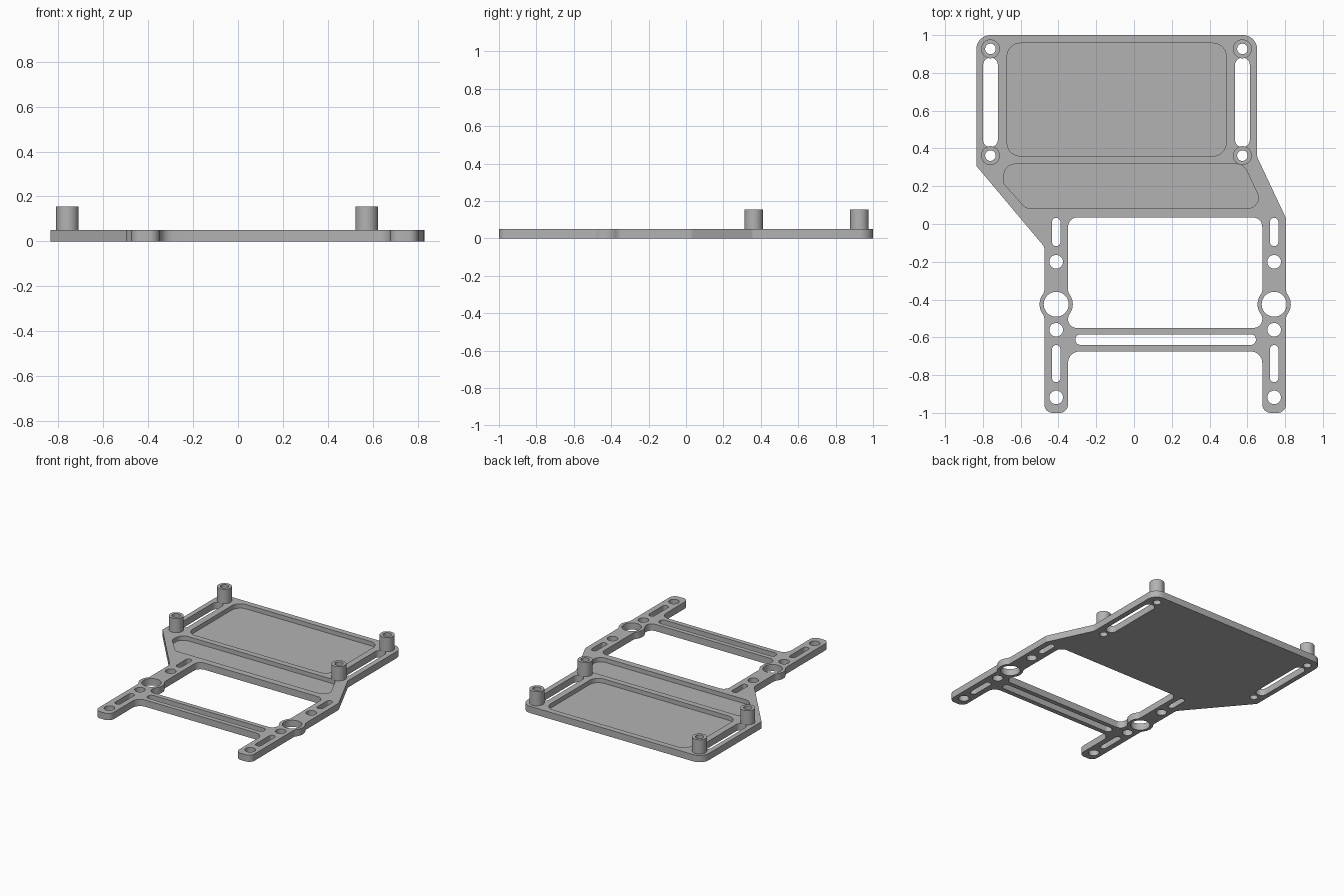
import bpy, bmesh
from math import sin, cos, pi, radians, tan
from mathutils import Vector, Matrix

if "Cube" in bpy.data.objects:
    bpy.data.objects.remove(bpy.data.objects["Cube"])

THICK, FLOOR, TOP = 0.05, 0.018, 0.155
LEG_X = (-0.412, 0.742)
HALF_LEG, RING_Y, RING_R = 0.063, -0.425, 0.088

grey = bpy.data.materials.new("plain grey")
grey.use_nodes = True
colour = (0.45, 0.45, 0.45, 1)
grey.diffuse_color = colour
grey.node_tree.nodes["Principled BSDF"].inputs["Base Color"].default_value = colour


def rounded(points, steps=8):
    """Replace each (x, y, radius) corner by a tangent arc."""
    out = []
    for i, (x, y, r) in enumerate(points):
        p = Vector((x, y))
        if r == 0:
            out.append(p)
            continue
        a = (Vector(points[i - 1][:2]) - p).normalized()
        b = (Vector(points[(i + 1) % len(points)][:2]) - p).normalized()
        half = a.angle(b) / 2
        centre = p + (a + b).normalized() * (r / sin(half))
        start = p + a * (r / tan(half)) - centre
        sweep = (pi - 2 * half) * (1 if a.cross(b) < 0 else -1)
        for k in range(steps + 1):
            out.append(centre + Matrix.Rotation(sweep * k / steps, 2) @ start)
    return out


def box(x0, x1, y0, y1, r):
    return rounded([(x0, y0, r), (x1, y0, r), (x1, y1, r), (x0, y1, r)])


def circle(x, y, r, n=40):
    return [Vector((x + r * cos(2 * pi * k / n), y + r * sin(2 * pi * k / n))) for k in range(n)]


def bulge(cx, side, up):
    """Edge of the ring that swells out of a leg, with a soft blend at each end."""
    pts = [(cx + side * HALF_LEG, RING_Y - 0.072, 0.02)]
    for k in range(-6, 7):
        a = radians(40) * k / 6
        pts.append((cx + side * RING_R * cos(a), RING_Y + RING_R * sin(a), 0))
    pts.append((cx + side * HALF_LEG, RING_Y + 0.072, 0.02))
    return pts if up else pts[::-1]


def prism(bm, outline, z0, z1):
    low = [bm.verts.new((p.x, p.y, z0)) for p in outline]
    high = [bm.verts.new((p.x, p.y, z1)) for p in outline]
    bm.faces.new(low[::-1])
    bm.faces.new(high)
    n = len(low)
    for i in range(n):
        j = (i + 1) % n
        bm.faces.new((low[i], low[j], high[j], high[i]))


def make(name, bm):
    bmesh.ops.recalc_face_normals(bm, faces=bm.faces)
    mesh = bpy.data.meshes.new(name)
    bm.to_mesh(mesh)
    bm.free()
    mesh.materials.append(grey)
    obj = bpy.data.objects.new(name, mesh)
    bpy.context.scene.collection.objects.link(obj)
    return obj


def activate(obj):
    bpy.ops.object.select_all(action="DESELECT")
    obj.select_set(True)
    bpy.context.view_layer.objects.active = obj


# Plate outline: two legs, crossbar and offset deck
lx, rx = LEG_X
l0, l1, r0, r1 = lx - HALF_LEG, lx + HALF_LEG, rx - HALF_LEG, rx + HALF_LEG
outline = [(l0, -1, 0.045), (l1, -1, 0.045), (l1, -0.675, 0.06),
           (r0, -0.675, 0.06), (r0, -1, 0.045), (r1, -1, 0.045)]
outline += bulge(rx, 1, True)
outline += [(r1, 0.03, 0.03), (0.652, 0.355, 0.03), (0.652, 1, 0.075), (-0.835, 1, 0.075),
            (-0.835, 0.308, 0.02), (l0, -0.12, 0.03)]
outline += bulge(lx, -1, False)
bm = bmesh.new()
prism(bm, rounded(outline), 0, THICK)
plate = make("mounting_plate", bm)

# Window between the legs
through = [rounded([(l1, -0.55, 0.045), (r0, -0.55, 0.045)] + bulge(rx, -1, True)
                   + [(r0, 0.035, 0.05), (l1, 0.035, 0.05)] + bulge(lx, 1, False))]

# Leg slots and holes
for x in LEG_X:
    through += [box(x - 0.022, x + 0.022, -0.117, 0.032, 0.0215),
                box(x - 0.022, x + 0.022, -0.837, -0.641, 0.0215),
                circle(x, RING_Y, 0.066)]
    through += [circle(x, y, 0.036) for y in (-0.2, -0.56, -0.918)]

# Crossbar slot, deck side slots and post holes
through.append(box(-0.31, 0.645, -0.64, -0.584, 0.026))
posts = [(x, y) for x in (-0.76, 0.574) for y in (0.362, 0.927)]
for x in (-0.76, 0.574):
    through.append(box(x - 0.039, x + 0.039, 0.408, 0.88, 0.037))
through += [circle(x, y, 0.028) for x, y in posts]

# Shallow pockets in the deck
pockets = [box(-0.672, 0.488, 0.36, 0.957, 0.07),
           rounded([(-0.687, 0.317, 0.06), (-0.69, 0.215, 0.04), (-0.572, 0.083, 0.05),
                    (0.69, 0.083, 0.055), (0.58, 0.317, 0.06)])]

bm = bmesh.new()
for shape in through:
    prism(bm, shape, -0.1, 0.1)
for shape in pockets:
    prism(bm, shape, FLOOR, 0.1)
cutter = make("plate_cutter", bm)
cutter.hide_render = True

cut = plate.modifiers.new("cutouts", "BOOLEAN")
cut.operation, cut.solver, cut.object = "DIFFERENCE", "EXACT", cutter
activate(plate)
bpy.ops.object.modifier_apply(modifier=cut.name)
bpy.data.objects.remove(cutter)
bpy.ops.object.shade_smooth_by_angle(angle=radians(30))

# Hollow standoff posts
for i, (x, y) in enumerate(posts):
    bm = bmesh.new()
    rings = [[bm.verts.new((p.x, p.y, z)) for p in circle(x, y, r)]
             for r, z in ((0.028, THICK), (0.028, TOP), (0.05, TOP), (0.05, THICK))]
    for a, b in zip(rings, rings[1:]):
        for k in range(len(a)):
            j = (k + 1) % len(a)
            bm.faces.new((a[k], a[j], b[j], b[k]))
    post = make(f"standoff_post_{i + 1}", bm)
    activate(post)
    bpy.ops.object.shade_smooth_by_angle(angle=radians(30))
